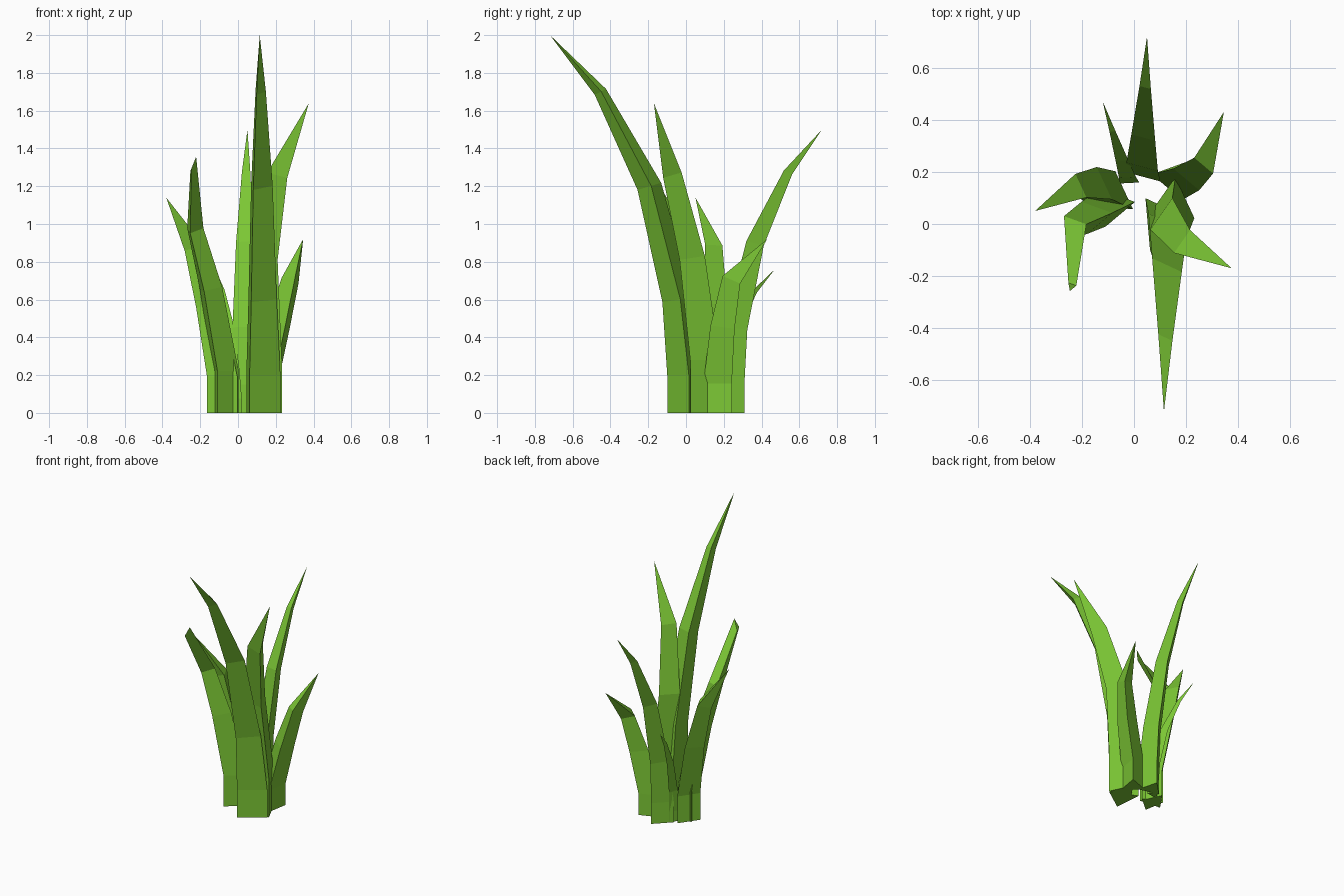
import bpy, bmesh
from math import cos, sin, radians
from mathutils import Vector

if "Cube" in bpy.data.objects:
    bpy.data.objects.remove(bpy.data.objects["Cube"])

green = bpy.data.materials.new("leaf_green")
green.diffuse_color = (0.2, 0.57, 0.035, 1)
green.use_nodes = True
green.node_tree.nodes["Principled BSDF"].inputs["Base Color"].default_value = green.diffuse_color


def blade(name, path, radius, scales, phase, blunt=False):
    """Loft a triangular section along a path; section tilts with the lean."""
    bm = bmesh.new()
    pts = [Vector(p) for p in path]
    rings = []
    count = len(pts) if blunt else len(pts) - 1
    for i in range(count):
        slope = Vector((0, 0))
        if 1 < i < len(pts) - 1:
            t = pts[i + 1] - pts[i - 1]
            slope = 0.8 * t.xy / t.z
        elif i == len(pts) - 1:
            slope = Vector((-2.5, 0))  # steeply cut end of the blunt blade
        ring = []
        for k in range(3):
            a = radians(phase + 120 * k)
            d = Vector((cos(a), sin(a))) * radius * scales[i]
            ring.append(bm.verts.new(pts[i] + Vector((d.x, d.y, -d.dot(slope)))))
        rings.append(ring)
    for r, s in zip(rings, rings[1:]):
        for k in range(3):
            j = (k + 1) % 3
            bm.faces.new((r[k], r[j], s[j], s[k]))
    bm.faces.new(rings[0][::-1])
    if blunt:
        bm.faces.new(rings[-1])
    else:
        tip = bm.verts.new(pts[-1])
        for k in range(3):
            bm.faces.new((rings[-1][k], rings[-1][(k + 1) % 3], tip))
    bmesh.ops.recalc_face_normals(bm, faces=bm.faces)
    me = bpy.data.meshes.new(name)
    bm.to_mesh(me)
    bm.free()
    me.materials.append(green)
    bpy.context.collection.objects.link(bpy.data.objects.new(name, me))


def straight(name, base, tip, radius, phase):
    """Slender blade arching outward in one direction."""
    b, t = Vector((*base, 0)), Vector(tip)
    path = []
    for h, f in ((0, 0), (.1, 0), (.3, .06), (.6, .27), (.85, .63), (1, 1)):
        p = b.lerp(t, f)
        path.append((p.x, p.y, t.z * h))
    blade(name, path, radius, (1, 1, .83, .63, .3), phase)


def curled(name, base, mid, upper, tip, radius, phase, blunt=False):
    """Wider blade whose tip curls sideways."""
    h = tip[2]
    path = ((*base, 0), (*base, .17 * h), (*mid, .5 * h),
            (*upper, (.74 if blunt else .77) * h), tip)
    blade(name, path, radius, (1, 1, .85, .62, .22), phase, blunt)


# Straight blades: front, back and small rear-left
straight("front_blade", (.11, .005), (.115, -.72, 2.0), .115, 5)
straight("back_blade", (.04, .225), (.05, .72, 1.5), .087, 75)
straight("small_back_blade", (-.02, .18), (-.12, .47, .76), .045, 93)

# Curled blades around the clump
curled("right_blade", (.15, .08), (.14, .015), (.21, -.085), (.375, -.17, 1.64), .1, 85)
curled("back_right_blade", (.155, .175), (.225, .2), (.285, .245), (.345, .43, .92), .088, 170)
curled("left_blade", (-.08, .11), (-.15, .14), (-.23, .135), (-.38, .05, 1.14), .093, 85)
curled("front_left_blade", (-.08, .07), (-.155, .03), (-.235, -.01), (-.24, -.24, 1.31), .085, 10, True)
